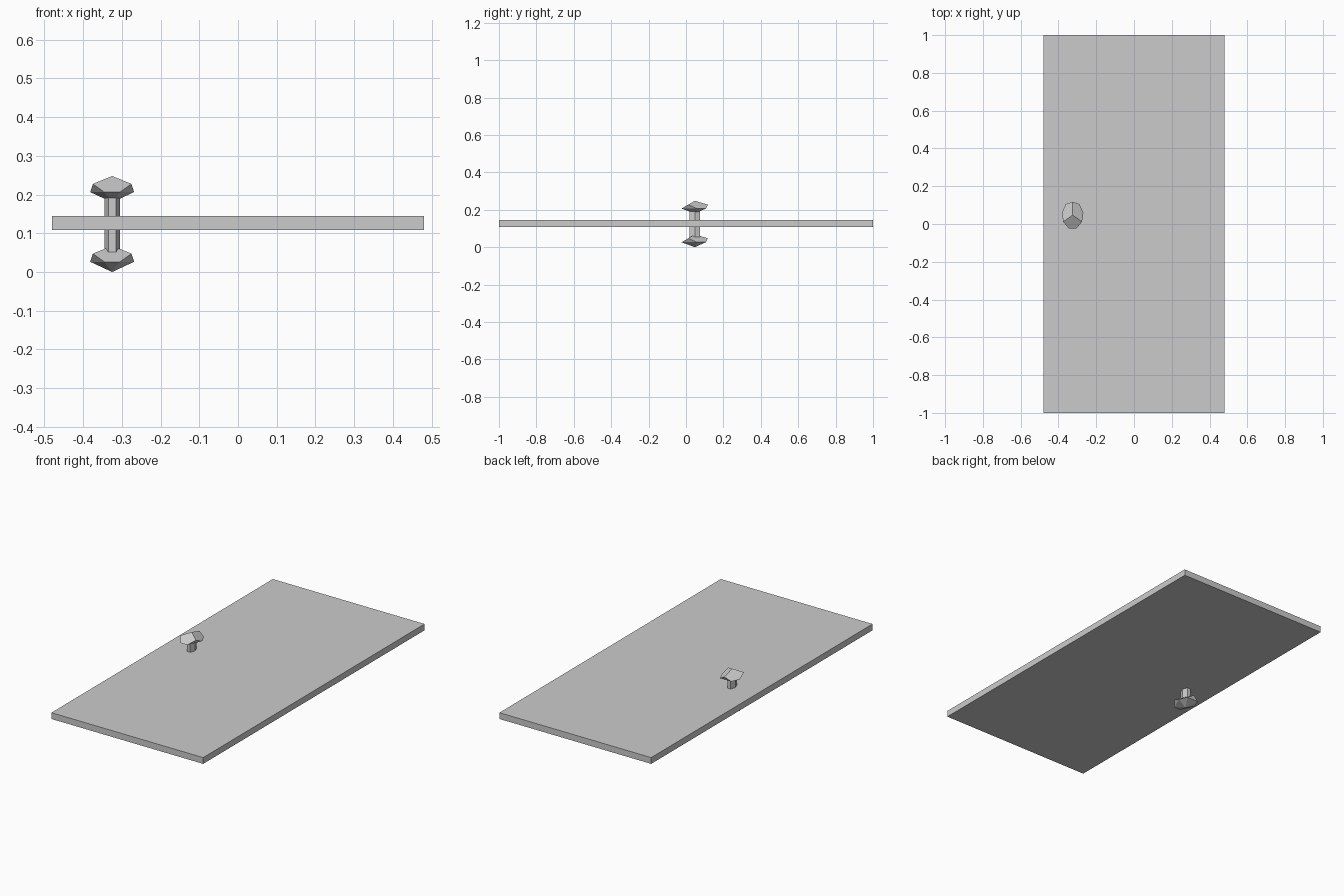
import bpy, bmesh
from math import sin, cos, radians

if "Cube" in bpy.data.objects:
    bpy.data.objects.remove(bpy.data.objects["Cube"])

KX, KY = -0.325, 0.047  # handle axis


def finish(name, bm):
    bmesh.ops.recalc_face_normals(bm, faces=bm.faces)
    mesh = bpy.data.meshes.new(name)
    bm.to_mesh(mesh)
    bm.free()
    obj = bpy.data.objects.new(name, mesh)
    bpy.context.collection.objects.link(obj)
    return obj


def oval(angle, rx, ry, z):
    a = radians(angle)
    return (KX + rx * cos(a), KY + ry * sin(a), z)


# Door slab
bm = bmesh.new()
bmesh.ops.create_cube(bm, size=1)
for v in bm.verts:
    v.co = (v.co.x * 0.96, v.co.y * 2, v.co.z * 0.036 + 0.127)
finish("door_panel", bm)


# Faceted knob: peak, three upper corners, paired rim corners, lower point
def knob(name, z):
    bm = bmesh.new()
    pts = [(KX, KY, z + 0.034), (KX, KY, z - 0.034)]
    for a in (90, 210, 330):
        pts.append(oval(a, 0.0575, 0.070, z + 0.0135))
        for d in (-21, 21):
            pts.append(oval(a + 60 + d, 0.0575, 0.076, z - 0.0075))
    verts = [bm.verts.new(p) for p in pts]
    bmesh.ops.convex_hull(bm, input=verts)
    bmesh.ops.dissolve_limit(bm, angle_limit=radians(3),
                             verts=bm.verts, edges=bm.edges)
    return finish(name, bm)


knob("upper_knob", 0.214)
knob("lower_knob", 0.034)

# Six-sided spindle through the slab
bm = bmesh.new()
rings = [[bm.verts.new(oval(i * 60, 0.02, 0.033, z)) for i in range(6)]
         for z in (0.05, 0.205)]
for i in range(6):
    j = (i + 1) % 6
    bm.faces.new((rings[0][i], rings[0][j], rings[1][j], rings[1][i]))
for r in rings:
    bm.faces.new(r)
finish("spindle", bm)
